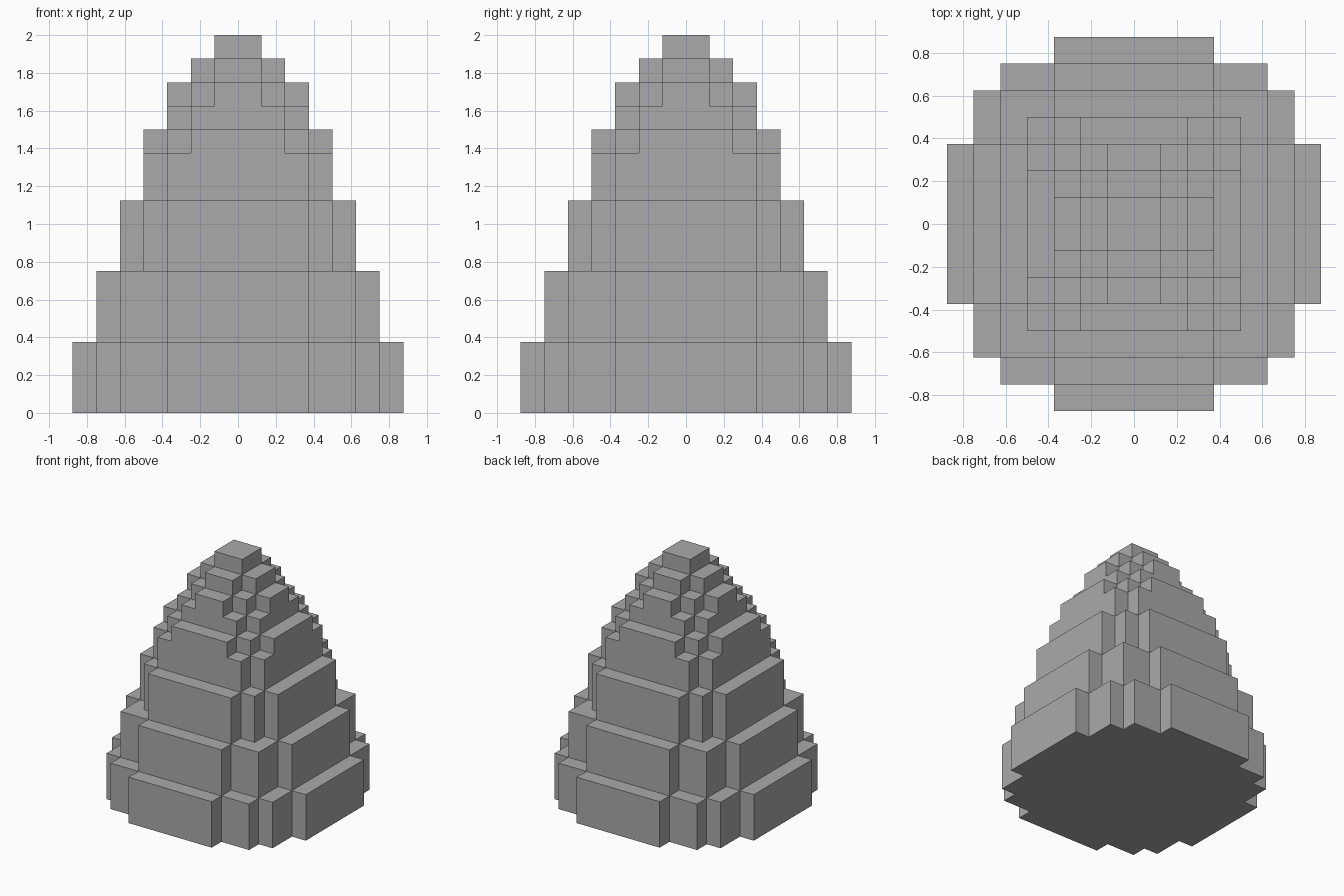
import bpy
import bmesh

cube = bpy.data.objects.get("Cube")
if cube:
    bpy.data.objects.remove(cube, do_unlink=True)

UNIT = 0.125  # edge length of one block

stone = bpy.data.materials.new("grey_stone")
stone.use_nodes = True
GREY = (0.4, 0.4, 0.4, 1.0)
stone.diffuse_color = GREY
stone.node_tree.nodes["Principled BSDF"].inputs["Base Color"].default_value = GREY


def stepped_outline(steps):
    """Closed outline of centred crossing rectangles, given as half sizes."""
    corner = []
    for i, (x, y) in enumerate(steps):
        if i:
            corner.append((x, steps[i - 1][1]))
        corner.append((x, y))
    outline = []
    for _ in range(4):
        outline += corner
        corner = [(-y, x) for x, y in corner]
    return outline


def make_tier(name, bottom, top, steps):
    """Extrude a stepped outline into one tier."""
    bm = bmesh.new()
    verts = [bm.verts.new((x * UNIT, y * UNIT, bottom * UNIT))
             for x, y in stepped_outline(steps)]
    base = bm.faces.new(verts)
    grown = bmesh.ops.extrude_face_region(bm, geom=[base], use_keep_orig=True)
    raised = [g for g in grown["geom"] if isinstance(g, bmesh.types.BMVert)]
    bmesh.ops.translate(bm, verts=raised, vec=(0, 0, (top - bottom) * UNIT))
    bmesh.ops.recalc_face_normals(bm, faces=bm.faces)
    mesh = bpy.data.meshes.new(name)
    bm.to_mesh(mesh)
    bm.free()
    mesh.materials.append(stone)
    bpy.context.collection.objects.link(bpy.data.objects.new(name, mesh))


# Tiers from the ground up: name, bottom, top, half sizes in blocks
make_tier("base_tier", 0, 3, [(7, 3), (6, 5), (5, 6), (3, 7)])
make_tier("lower_tier", 3, 6, [(6, 3), (5, 5), (3, 6)])
make_tier("middle_tier", 6, 9, [(5, 3), (4, 4), (3, 5)])
make_tier("upper_tier", 9, 11, [(4, 3), (3, 4)])
make_tier("upper_tier_cap", 11, 12, [(4, 2), (3, 3), (2, 4)])
make_tier("neck_tier", 12, 13, [(3, 2), (2, 3)])
make_tier("neck_tier_cap", 13, 14, [(3, 1), (2, 2), (1, 3)])
make_tier("peak_cross", 14, 15, [(2, 1), (1, 2)])
make_tier("peak_block", 15, 16, [(1, 1)])
